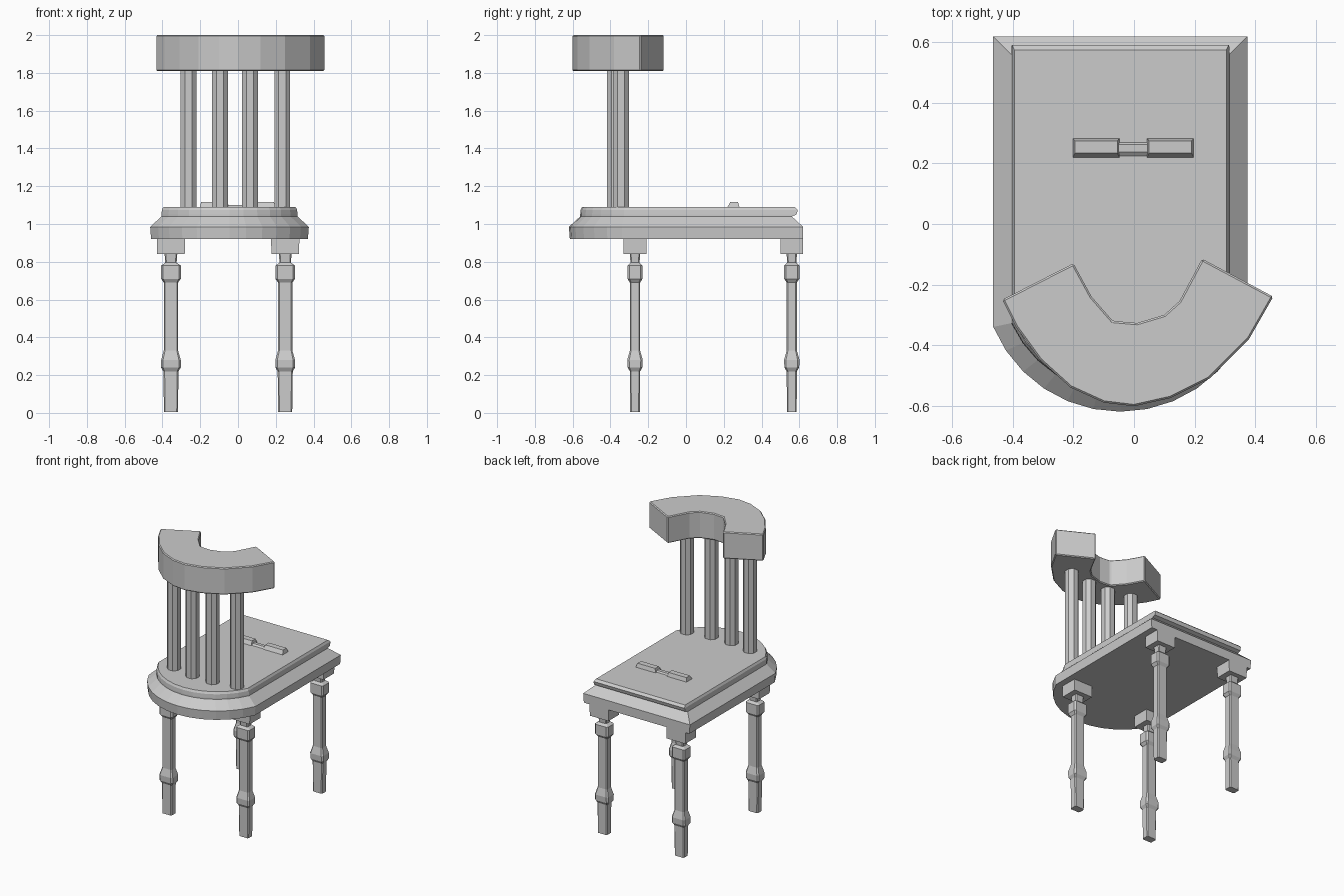
import bpy, math

cube = bpy.data.objects.get("Cube")
if cube:
    bpy.data.objects.remove(cube, do_unlink=True)

grey = bpy.data.materials.new("plain grey")
grey.use_nodes = True
COLOUR = (0.6, 0.6, 0.6, 1)
grey.diffuse_color = COLOUR
grey.node_tree.nodes["Principled BSDF"].inputs["Base Color"].default_value = COLOUR


def loft(name, rings):
    """Join rings of 3D points, bottom to top, into a closed solid."""
    n = len(rings[0])
    verts = [p for ring in rings for p in ring]
    faces = [tuple(reversed(range(n))), tuple(range(len(verts) - n, len(verts)))]
    for r in range(len(rings) - 1):
        for i in range(n):
            a, b = r * n + i, r * n + (i + 1) % n
            faces.append((a, b, b + n, a + n))
    mesh = bpy.data.meshes.new(name)
    mesh.from_pydata(verts, [], faces)
    mesh.materials.append(grey)
    obj = bpy.data.objects.new(name, mesh)
    bpy.context.collection.objects.link(obj)
    return obj


def bevel(obj, width):
    mod = obj.modifiers.new("soft edge", "BEVEL")
    mod.width, mod.segments, mod.limit_method = width, 1, "ANGLE"


def rect(cx, cy, z, hx, hy):
    return [(cx - hx, cy - hy, z), (cx + hx, cy - hy, z),
            (cx + hx, cy + hy, z), (cx - hx, cy + hy, z)]


def chamfered(cx, cy, z, hx, hy, cut=0.25):
    c = cut * hy
    pts = []
    for sx, sy in ((-1, -1), (1, -1), (1, 1), (-1, 1)):
        pair = [(cx + sx * hx, cy + sy * (hy - c), z), (cx + sx * (hx - c), cy + sy * hy, z)]
        pts += pair if sx == sy else pair[::-1]
    return pts


def seat_outline(z, inset, back):
    """Straight sides and back with a shallow round front."""
    half, radius = 0.42 - inset, 0.455 - inset
    sweep = math.asin(half / radius)
    arc = [sweep * (i / 6 - 1) for i in range(13)]
    pts = [(-0.045 + radius * math.sin(a), -0.165 - radius * math.cos(a), z) for a in arc]
    return pts + [(-0.045 + half, back, z), (-0.045 - half, back, z)]


# Seat: moulded board and raised panel
loft("seat", [seat_outline(*p) for p in (
    (0.92, 0.005, 0.62), (0.985, 0, 0.62), (1.04, 0.06, 0.56), (1.05, 0.06, 0.585),
    (1.075, 0.062, 0.592), (1.09, 0.07, 0.575))])

# Small broken moulding on the seat
for name, x in (("moulding_right", -0.125), ("moulding_left", 0.12)):
    loft(name, [rect(x, 0.25, 1.08, 0.08, 0.036), rect(x, 0.255, 1.117, 0.07, 0.02)])
loft("moulding_centre", [rect(0, 0.245, 1.08, 0.06, 0.033), rect(0, 0.25, 1.1, 0.055, 0.012)])

# Four turned legs with square blocks: height, half width, half depth
LEG = ((0.005, 0.037, 0.026), (0.22, 0.04, 0.027), (0.24, 0.052, 0.039), (0.28, 0.052, 0.041),
       (0.33, 0.038, 0.027), (0.69, 0.038, 0.027), (0.71, 0.052, 0.04), (0.78, 0.052, 0.04),
       (0.795, 0.03, 0.024), (0.845, 0.034, 0.028))
for side, x in (("right", -0.355), ("left", 0.25)):
    for end, y in (("front", -0.27), ("back", 0.56)):
        loft(f"{end}_{side}_leg", [chamfered(x, y, *p) for p in LEG])
        loft(f"{end}_{side}_leg_block", [rect(x, y, 0.84, 0.073, 0.06),
                                         rect(x, y, 0.93, 0.075, 0.06)])

# Back spindles
for i, (x, y) in enumerate(((-0.262, -0.345), (-0.095, -0.375), (0.063, -0.375), (0.234, -0.345))):
    loft(f"spindle_{i + 1}", [chamfered(x, y, z, 0.042, 0.042, 0.55) for z in (1.07, 1.83)])

# Curved top rail
outer = [(-0.435, -0.25), (-0.39, -0.34), (-0.31, -0.45), (-0.21, -0.54), (-0.1, -0.59), (0, -0.602),
         (0.12, -0.575), (0.25, -0.51), (0.38, -0.38), (0.46, -0.24)]
inner = [(0.225, -0.115), (0.15, -0.255), (0.1, -0.3), (0.01, -0.327), (-0.07, -0.32),
         (-0.14, -0.24), (-0.2, -0.13)]
rail = loft("top_rail", [[(x, y, z) for x, y in outer + inner] for z in (1.81, 2.0)])
bevel(rail, 0.006)
